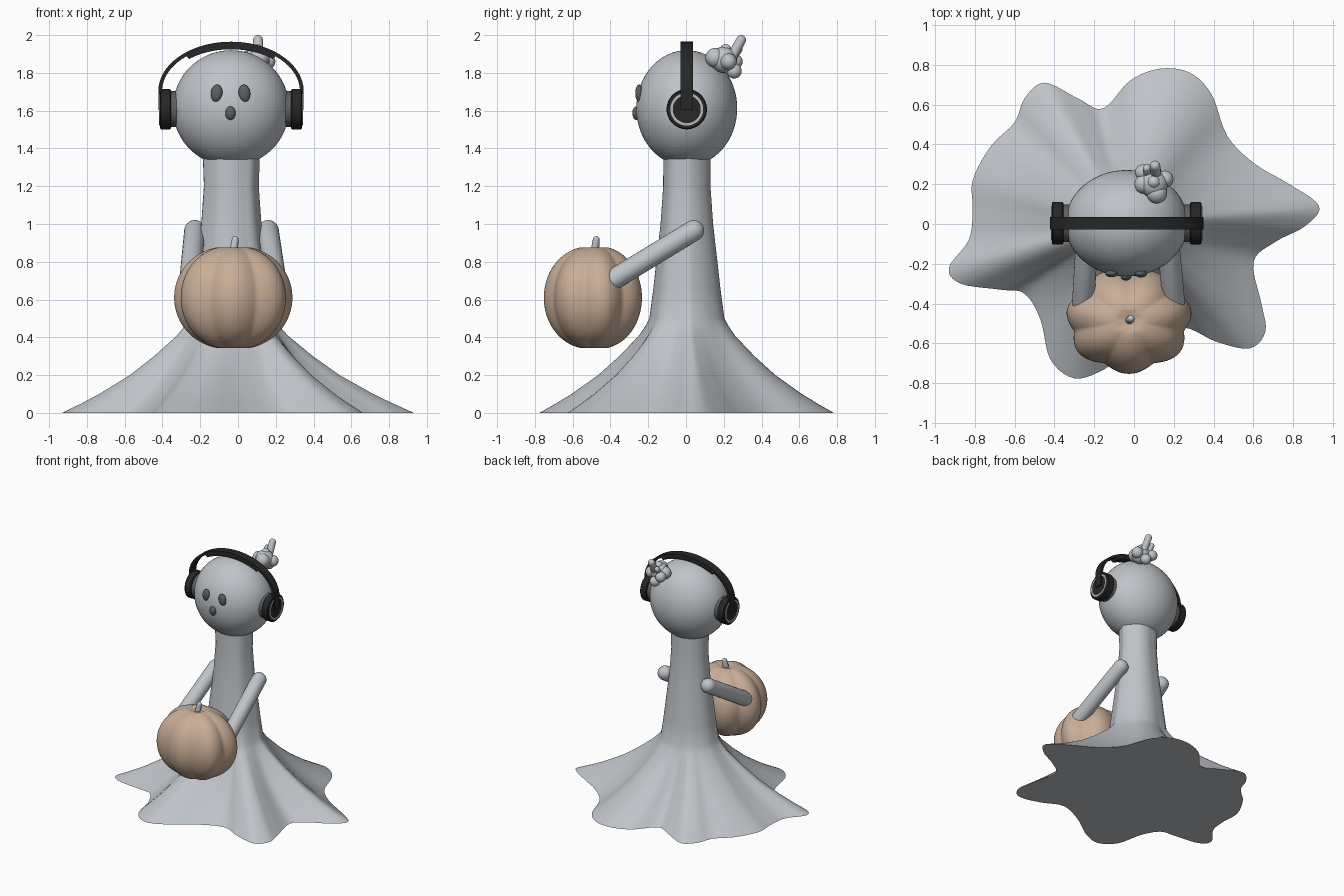
import bpy
import bmesh
import math
from mathutils import Vector, Matrix

cube = bpy.data.objects.get("Cube")
if cube:
    bpy.data.objects.remove(cube, do_unlink=True)


def make_material(name, color):
    mat = bpy.data.materials.new(name)
    mat.use_nodes = True
    mat.diffuse_color = (*color, 1)
    shader = mat.node_tree.nodes["Principled BSDF"]
    shader.inputs["Base Color"].default_value = (*color, 1)
    return mat


PALE = make_material("pale grey", (0.52, 0.55, 0.58))
ORANGE = make_material("dusty orange", (0.58, 0.42, 0.31))
BLACK = make_material("black", (0.02, 0.02, 0.02))
DARK = make_material("dark grey", (0.11, 0.115, 0.12))
SILVER = make_material("silver", (0.5, 0.5, 0.5))

CENTRE = Vector((-0.037, 0.004, 0))


def finish(name, bm, mat, angle=40):
    """Turn a bmesh into a named, smooth shaded object."""
    bmesh.ops.recalc_face_normals(bm, faces=bm.faces)
    mesh = bpy.data.meshes.new(name)
    bm.to_mesh(mesh)
    bm.free()
    mesh.materials.append(mat)
    obj = bpy.data.objects.new(name, mesh)
    bpy.context.collection.objects.link(obj)
    bpy.ops.object.select_all(action='DESELECT')
    obj.select_set(True)
    bpy.context.view_layer.objects.active = obj
    bpy.ops.object.shade_smooth_by_angle(angle=math.radians(angle))
    return obj


def loft(rings, closed=False):
    """Skin equal length rings; cap the ends unless closed."""
    bm = bmesh.new()
    loops = [[bm.verts.new(p) for p in ring] for ring in rings]
    count = len(loops[0])
    for a, b in zip(loops, loops[1:] + (loops[:1] if closed else [])):
        for i in range(count):
            j = (i + 1) % count
            bm.faces.new((a[i], a[j], b[j], b[i]))
    if not closed:
        bm.faces.new(loops[0])
        bm.faces.new(loops[-1])
    return bm


def ellipsoid(name, centre, radii, mat, tilt=0, segments=32):
    bm = bmesh.new()
    bmesh.ops.create_uvsphere(bm, u_segments=segments, v_segments=segments // 2, radius=1)
    turn = Matrix.Rotation(tilt, 4, 'Y')
    bm.transform(Matrix.Translation(centre) @ turn @ Matrix.Diagonal((*radii, 1)))
    return finish(name, bm, mat)


def capsule(name, start, end, r_start, r_end, mat, sides=24):
    """Tapered rod with round ends."""
    start, end = Vector(start), Vector(end)
    axis = (end - start).normalized()
    u = axis.orthogonal().normalized()
    v = axis.cross(u)
    steps = [(start, r_start, -90 + 15 * k) for k in range(1, 7)]
    steps += [(end, r_end, 15 * k) for k in range(6)]
    rings = []
    for base, r, deg in steps:
        lat = math.radians(deg)
        mid = base + axis * r * math.sin(lat)
        rings.append([mid + r * math.cos(lat) * (u * math.cos(t) + v * math.sin(t))
                      for t in (math.tau * i / sides for i in range(sides))])
    return finish(name, loft(rings), mat, 60)


# Gown: wavy hem that gathers into a tall narrow neck
HEM = [(.93, .09), (.78, .2), (.61, .3), (.47, .44), (.39, .65), (.28, .76), (.13, .78),
       (-.02, .72), (-.155, .58), (-.28, .63), (-.45, .71), (-.55, .63), (-.6, .51),
       (-.72, .39), (-.81, .22), (-.81, .07), (-.83, -.08), (-.93, -.22), (-.87, -.3),
       (-.67, -.33), (-.55, -.35), (-.47, -.48), (-.42, -.68), (-.3, -.775), (-.15, -.73),
       (.04, -.6), (.24, -.52), (.41, -.59), (.58, -.625), (.66, -.54), (.64, -.4),
       (.6, -.19), (.71, -.09), (.86, -.01)]


def smooth_loop(points, steps):
    pts = [Vector((*p, 0)) for p in points]
    out = []
    for i in range(len(pts)):
        a, b, c, d = (pts[(i + k) % len(pts)] for k in (-1, 0, 1, 2))
        for s in range(steps):
            t = s / steps
            out.append(b + t * (c - a) / 2 + t * t * (a - 2.5 * b + 2 * c - d / 2)
                       + t ** 3 * (1.5 * (b - c) + (d - a) / 2))
    return out


hem = smooth_loop(HEM, 5)
# Rows: height, half width, half depth, share of hem shape
ROWS = [(0, .22, .2, 1), (.05, .22, .2, .85), (.1, .22, .2, .71), (.2, .22, .2, .47),
        (.3, .22, .2, .28), (.41, .22, .2, .1), (.46, .22, .2, .04), (.5, .22, .2, 0),
        (.65, .2, .18, 0), (.8, .182, .163, 0), (1, .157, .14, 0), (1.2, .143, .126, 0),
        (1.4, .15, .125, 0)]
rings = []
for z, rx, ry, share in ROWS:
    ring = []
    for p in hem:
        d = p - CENTRE
        ripple = 1 + 0.1 * (d.length / 0.75 - 1)
        d.normalize()
        inner = CENTRE + Vector((d.x * rx, d.y * ry, 0)) * ripple
        ring.append(inner.lerp(p, share) + Vector((0, 0, z)))
    rings.append(ring)
finish("gown", loft(rings), PALE)

# Head and face
HEAD = CENTRE + Vector((0, 0, 1.613))
ellipsoid("head", HEAD, (.308, .267, .307), PALE, segments=64)
for name, x, z, rx, rz, tilt in [("right_eye", -.113, 1.692, .031, .046, .12),
                                 ("left_eye", .034, 1.692, .031, .046, -.12),
                                 ("mouth", -.04, 1.587, .027, .036, 0)]:
    y = -.267 * math.sqrt(1 - ((x - HEAD.x) / .308) ** 2 - ((z - HEAD.z) / .307) ** 2)
    ellipsoid(name, (x, y + .002, z), (rx, .02, rz), DARK, tilt)

# Topknot cluster at the back of the head
KNOT = [(.1, .2, 1.87, .07), (.115, .155, 1.88, .052), (.05, .2, 1.87, .048),
        (.045, .26, 1.86, .04), (.155, .225, 1.86, .043), (.1, .255, 1.81, .04),
        (.1, .21, 1.92, .032)]
for i, (x, y, z, r) in enumerate(KNOT):
    ellipsoid(f"topknot_ball_{i + 1}", (x, y, z), (r, r, r), PALE, segments=24)
capsule("topknot_long_stick", (.11, .24, 1.88), (.106, .292, 1.974), .026, .026, PALE)
capsule("topknot_short_stick", (.07, .24, 1.87), (.065, .28, 1.925), .02, .02, PALE)


# Headphones
def disc(name, x0, x1, radius, mat, side, hole=0):
    """Bevelled disc or ring around the x axis at ear height."""
    bevel = .006
    profile = [(x0, hole), (x0, radius - bevel), (x0 + bevel, radius),
               (x1 - bevel, radius), (x1, radius - bevel), (x1, hole)]
    if hole:
        profile = [(x0, hole), (x0, radius), (x1, radius), (x1, hole)]
    else:
        profile = profile[1:-1]
    rings = [[HEAD + Vector((side * x, r * math.cos(t), r * math.sin(t) - .005))
              for t in (math.tau * i / 48 for i in range(48))] for x, r in profile]
    return finish(name, loft(rings, bool(hole)), mat)


for side, word in ((1, "left"), (-1, "right")):
    disc(f"{word}_ear_cushion", .26, .325, .095, DARK, side)
    disc(f"{word}_ear_cup", .318, .376, .107, BLACK, side)
    disc(f"{word}_ear_ring", .374, .38, .087, SILVER, side, .074)


def arch(name, start, stop, outer, thick, half_depth, drop=0):
    """Flat strap along an elliptical arch, optionally with straight ends."""
    rings = []
    for i in range(49):
        t = math.radians(start + (stop - start) * i / 48)
        c, s = math.cos(t), math.sin(t)
        rings.append([HEAD + Vector(((.385 + o) * c, y, .09 + (.262 + o) * s))
                      for o, y in ((outer, -half_depth), (outer, half_depth),
                                   (outer - thick, half_depth), (outer - thick, -half_depth))])
    if drop:
        down = Vector((0, 0, -drop))
        rings = [[p + down for p in rings[0]]] + rings + [[p + down for p in rings[-1]]]
    return finish(name, loft(rings), BLACK)


arch("headband", 0, 180, 0, .02, .032, .1)
arch("headband_pad", 50, 130, -.01, .03, .03)

# Arms reaching forward to the pumpkin
capsule("left_arm", (.16, .04, .965), (.2, -.395, .7), .056, .056, PALE)
capsule("right_arm", (-.229, .04, .965), (-.255, -.395, .7), .056, .056, PALE)

# Ribbed pumpkin with dimpled ends and a small stem
LOBES = 7
rings = []
for k in range(1, 40):
    lat = math.pi * (k / 40 - .5)
    ring = []
    for i in range(112):
        t = math.tau * i / 112
        wave = abs(math.cos((t + math.pi / 2) * LOBES / 2)) ** 1.2
        r = (.9 + .11 * wave) * math.cos(lat) ** .9
        dimple = 1 - .1 * math.exp(-(math.cos(lat) / .12) ** 2)
        ring.append(Vector((-.025 + .315 * r * math.cos(t), -.485 + .265 * r * math.sin(t),
                            .61 + .275 * math.sin(lat) * dimple)))
    rings.append(ring)
finish("pumpkin", loft(rings), ORANGE, 50)
capsule("pumpkin_stem", (-.025, -.485, .84), (-.015, -.475, .918), .024, .018, PALE, 10)
